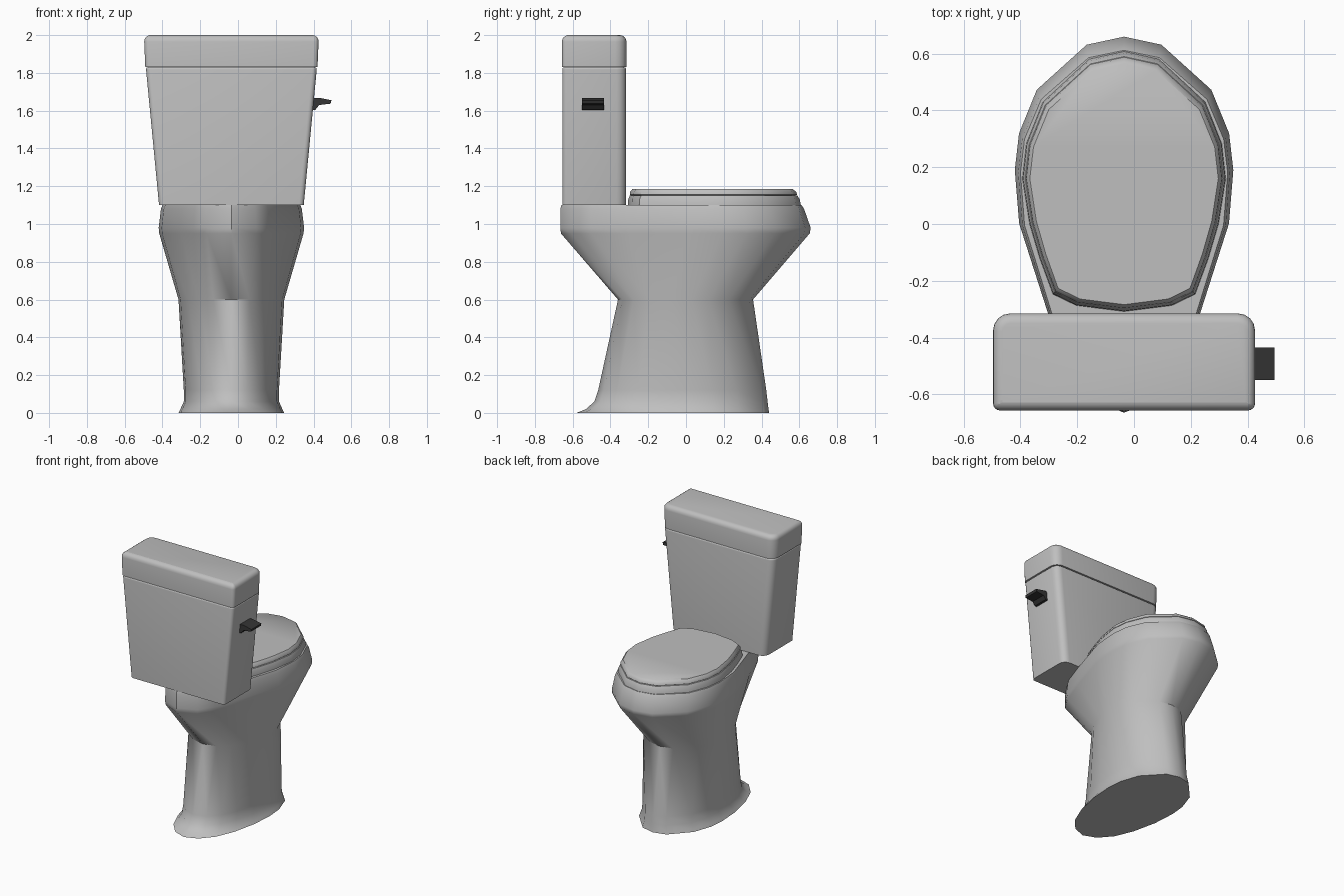
import bpy, bmesh, math

cube = bpy.data.objects.get("Cube")
if cube:
    bpy.data.objects.remove(cube, do_unlink=True)

CX = -0.035  # centre line of the body


def material(name, value):
    m = bpy.data.materials.new(name)
    m.use_nodes = True
    colour = (value, value, value, 1)
    m.diffuse_color = colour
    m.node_tree.nodes["Principled BSDF"].inputs["Base Color"].default_value = colour
    return m


ceramic = material("ceramic grey", 0.52)
dark = material("dark metal", 0.035)


def finish(name, bm, mat, angle=40):
    bmesh.ops.recalc_face_normals(bm, faces=bm.faces[:])
    for f in bm.faces:
        f.smooth = angle > 0
    me = bpy.data.meshes.new(name)
    bm.to_mesh(me)
    bm.free()
    me.materials.append(mat)
    if angle:
        me.set_sharp_from_angle(angle=math.radians(angle))
    ob = bpy.data.objects.new(name, me)
    bpy.context.collection.objects.link(ob)
    return ob


# Rear halves of the egg outlines, as fractions of half width and rear length
RIM = [(.96, .22), (.70, .585), (.52, .81), (.34, .935)]
FOOT = [(.96, .28), (.82, .57), (.62, .79), (.34, .94)]
SEAT = [(.93, .34), (.83, .60), (.70, .87), (.47, .955)]


def outline(half, back, wide, front, rear):
    """Egg outline: elliptical nose at +y, tapering rear at -y."""
    side = [(half * math.cos(math.radians(a)), wide + (front - wide) * math.sin(math.radians(a)))
            for a in (70, 37, 16, 0)]
    side += [(half * u, wide - (wide - back) * v) for u, v in rear]
    mirrored = [(-x, y) for x, y in reversed(side)]
    return [(0, front)] + side + [(0, back)] + mirrored


def loft(name, rings, mat, angle):
    """Each ring: height, half width, rear y, widest y, front y, rear shape."""
    bm = bmesh.new()
    loops = [[bm.verts.new((CX + x, y, z)) for x, y in outline(h, b, w, f, r)]
             for z, h, b, w, f, r in rings]
    n = len(loops[0])
    for lo, hi in zip(loops, loops[1:]):
        for i in range(n):
            j = (i + 1) % n
            bm.faces.new((lo[i], lo[j], hi[j], hi[i]))
    bm.faces.new(loops[0])
    bm.faces.new(loops[-1])
    return finish(name, bm, mat, angle)


# Pedestal with flared foot, and bowl
loft("pedestal_and_bowl", [
    (0.00, .280, -.580, .03, .440, FOOT),
    (0.02, .270, -.530, .03, .437, FOOT),
    (0.06, .252, -.485, .03, .432, FOOT),
    (0.12, .252, -.465, .03, .425, FOOT),
    (0.60, .280, -.360, .03, .355, FOOT),
    (0.95, .382, -.662, .19, .655, RIM),
    (0.98, .385, -.665, .19, .660, RIM),
    (1.08, .373, -.665, .18, .625, RIM),
    (1.10, .365, -.660, .18, .612, RIM),
], ceramic, 42)

# Seat and its closed cover
loft("seat", [
    (1.10, .358, -.308, .16, .608, SEAT),
    (1.13, .356, -.306, .16, .602, SEAT),
    (1.15, .348, -.298, .16, .590, SEAT),
], ceramic, 40)
loft("seat_cover", [
    (1.15, .338, -.290, .16, .575, SEAT),
    (1.155, .346, -.298, .16, .588, SEAT),
    (1.17, .344, -.296, .16, .584, SEAT),
    (1.185, .332, -.284, .16, .565, SEAT),
], ceramic, 40)


def tapered_box(name, z0, z1, half0, half1, y0, y1, corner, top):
    """Box widening upwards, rounder on the vertical edges facing the bowl."""
    bm = bmesh.new()
    bmesh.ops.create_cube(bm, size=1)
    for v in bm.verts:
        upper = v.co.z > 0
        v.co.x = CX + math.copysign(half1 if upper else half0, v.co.x)
        v.co.y = y1 if v.co.y > 0 else y0
        v.co.z = z1 if upper else z0

    def round_edges(rule, size):
        edges = [e for e in bm.edges if rule(*(v.co for v in e.verts))]
        bmesh.ops.bevel(bm, geom=edges, offset=size, segments=4, profile=.5, affect='EDGES')

    def upright(a, b):
        return abs(a.z - b.z) > .1

    round_edges(lambda a, b: upright(a, b) and a.y > y1 - .001, corner)
    round_edges(lambda a, b: upright(a, b) and a.y < y0 + .001, .025)
    round_edges(lambda a, b: min(a.z, b.z) > z1 - .001, top)
    return finish(name, bm, ceramic, 40)


# Cistern and cistern lid
tapered_box("tank", 1.10, 1.83, .383, .453, -.655, -.317, .05, .012)
tapered_box("tank_lid", 1.832, 2.0, .456, .463, -.657, -.315, .06, .035)

# Flush lever, extruded along y
bm = bmesh.new()
profile = [(.385, 1.60), (.41, 1.605), (.43, 1.63), (.49, 1.637), (.495, 1.655), (.43, 1.668), (.39, 1.668)]
face = bm.faces.new([bm.verts.new((x, -.55, z)) for x, z in profile])
ext = bmesh.ops.extrude_face_region(bm, geom=[face])
bmesh.ops.translate(bm, vec=(0, .115, 0),
                    verts=[g for g in ext["geom"] if isinstance(g, bmesh.types.BMVert)])
finish("flush_lever", bm, dark, 0)
